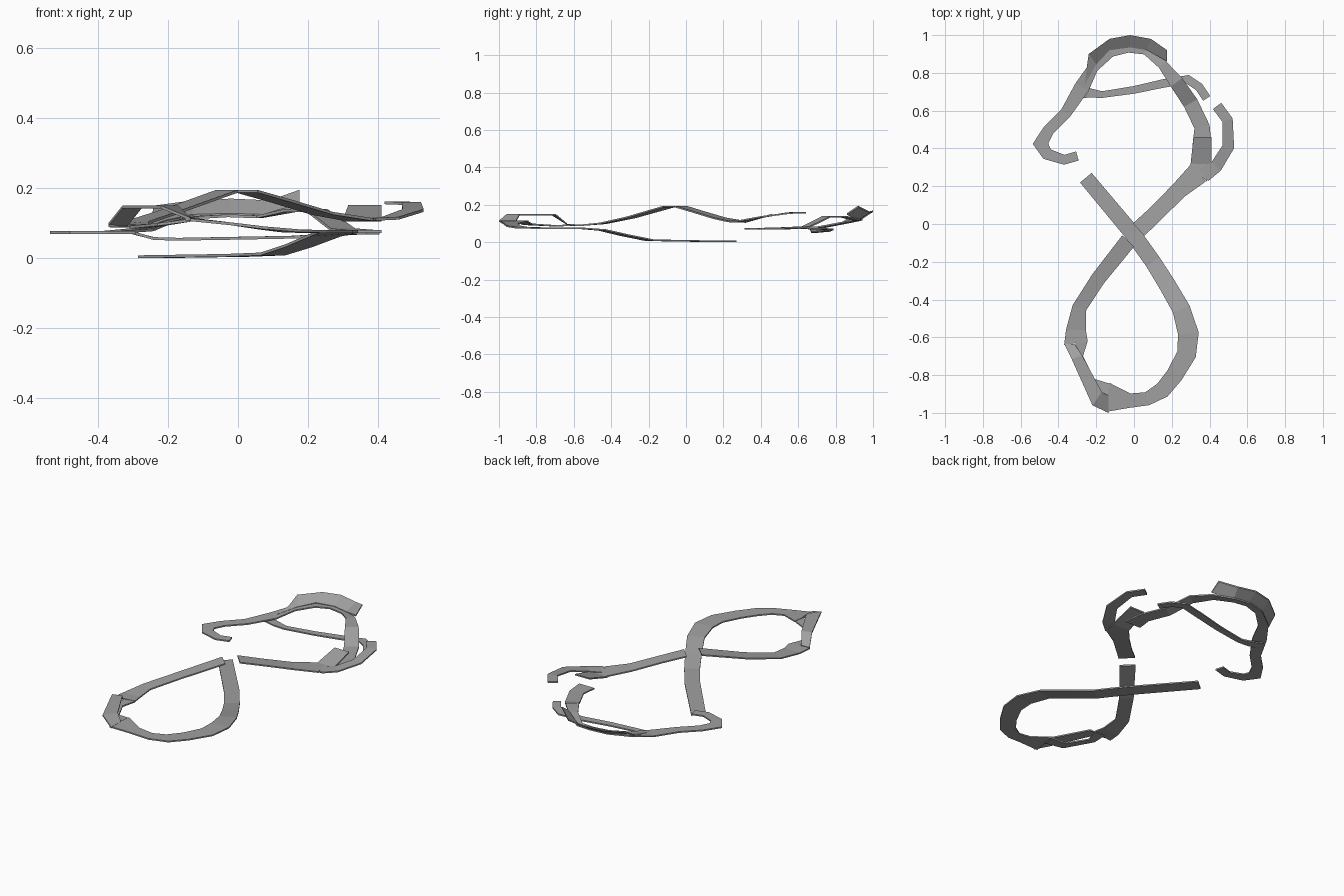
import bpy
from mathutils import Vector

THICK = 0.008
grey = bpy.data.materials.new("dark_grey")
grey.diffuse_color = (0.35, 0.35, 0.35, 1)


def strip(name, left, right):
    """Thin flat-faced ribbon between two edge polylines."""
    verts, faces = [], []
    for l, r in zip(left, right):
        l, r = Vector(l), Vector(r)
        down = Vector((0, 0, THICK))
        verts += [l, r, r - down, l - down]
    n = len(left)
    for i in range(n - 1):
        a, b = 4 * i, 4 * i + 4
        for j in range(4):
            k = (j + 1) % 4
            faces.append((a + j, a + k, b + k, b + j))
    faces += [(3, 2, 1, 0), tuple(range(4 * n - 4, 4 * n))]
    me = bpy.data.meshes.new(name)
    me.from_pydata(verts, [], faces)
    me.materials.append(grey)
    ob = bpy.data.objects.new(name, me)
    bpy.context.collection.objects.link(ob)
    return ob


def road(name, pts):
    """Ribbon along centre points (x, y, top z, width) with mitred corners."""
    left, right = [], []
    c = [Vector(p[:2]) for p in pts]
    for i, p in enumerate(pts):
        d0 = (c[i] - c[i - 1]).normalized() if i else None
        d1 = (c[i + 1] - c[i]).normalized() if i < len(c) - 1 else None
        t = ((d0 or d1) + (d1 or d0)).normalized()
        s = Vector((-t.y, t.x)) * p[3] / 2 / max(0.7, t.dot(d0 or d1))
        left.append((c[i].x + s.x, c[i].y + s.y, p[2]))
        right.append((c[i].x - s.x, c[i].y - s.y, p[2]))
    return strip(name, left, right)


# Lower lap: starts on the ground, passes under the jump, climbs the right side
road("lower_track", [
    (-0.255, 0.245, 0.008, .08), (0.0, -0.06, 0.012, .085), (0.10, -0.20, 0.016, .085),
    (0.175, -0.32, 0.04, .09), (0.25, -0.45, 0.07, .095), (0.288, -0.58, 0.08, .108),
    (0.278, -0.69, 0.08, .10), (0.215, -0.80, 0.08, .09), (0.15, -0.88, 0.082, .085),
    (0.07, -0.925, 0.09, .07), (-0.02, -0.935, 0.102, .075), (-0.14, -0.918, 0.115, .155)])

# Split lane on the lower left: a raised outer lane and a low inner lane
strip("raised_lane",
      [(-0.135, -1.0, 0.115), (-0.22, -0.96, 0.15), (-0.33, -0.715, 0.15), (-0.37, -0.635, 0.10)],
      [(-0.135, -0.91, 0.115), (-0.17, -0.89, 0.15), (-0.275, -0.695, 0.15), (-0.315, -0.635, 0.10)])
strip("low_lane",
      [(-0.13, -0.91, 0.113), (-0.23, -0.87, 0.10), (-0.31, -0.70, 0.092), (-0.31, -0.61, 0.095)],
      [(-0.13, -0.845, 0.113), (-0.21, -0.82, 0.10), (-0.27, -0.70, 0.092), (-0.245, -0.62, 0.095)])

# Take-off side of the central jump
strip("jump_takeoff",
      [(-0.37, -0.64, 0.097), (-0.36, -0.56, 0.095), (-0.325, -0.43, 0.105),
       (-0.22, -0.265, 0.138), (-0.062, -0.06, 0.195)],
      [(-0.245, -0.62, 0.097), (-0.255, -0.56, 0.095), (-0.255, -0.46, 0.105),
       (-0.16, -0.315, 0.138), (0.0, -0.12, 0.195)])

# Landing side of the central jump
road("jump_landing", [
    (0.025, -0.03, 0.195, .09), (0.12, 0.06, 0.168, .085),
    (0.24, 0.18, 0.132, .09), (0.34, 0.27, 0.115, .12)])

# Ramp and side branch on the upper right
strip("upper_ramp",
      [(0.295, 0.31, 0.115), (0.30, 0.32, 0.112), (0.315, 0.46, 0.152)],
      [(0.385, 0.225, 0.115), (0.41, 0.315, 0.112), (0.41, 0.46, 0.152)])
road("side_branch", [
    (0.37, 0.26, 0.115, .08), (0.435, 0.305, 0.118, .065), (0.50, 0.41, 0.14, .06),
    (0.495, 0.55, 0.16, .055), (0.44, 0.625, 0.162, .055)])

# Upper lap: landing under the ramp, over the hump, round the top to the far left
road("upper_track", [
    (0.36, 0.42, 0.08, .10), (0.36, 0.515, 0.08, .08), (0.30, 0.64, 0.085, .08),
    (0.225, 0.75, 0.14, .075), (0.15, 0.845, 0.14, .05), (0.06, 0.915, 0.122, .035),
    (-0.03, 0.925, 0.125, .035), (-0.12, 0.905, 0.12, .04), (-0.215, 0.83, 0.105, .055),
    (-0.275, 0.725, 0.085, .08), (-0.36, 0.59, 0.078, .06), (-0.45, 0.50, 0.077, .06),
    (-0.495, 0.425, 0.077, .07), (-0.46, 0.37, 0.077, .06), (-0.37, 0.34, 0.077, .05),
    (-0.30, 0.36, 0.077, .05)])

# Banked wall round the top bend, growing out of the track on the left
strip("banked_bend",
      [(-0.25, 0.83, 0.105), (-0.24, 0.90, 0.15), (-0.13, 0.98, 0.165), (-0.02, 1.0, 0.17),
       (0.09, 0.98, 0.165), (0.175, 0.92, 0.195)],
      [(-0.26, 0.74, 0.09), (-0.20, 0.845, 0.11), (-0.13, 0.92, 0.125), (-0.02, 0.935, 0.128),
       (0.07, 0.92, 0.125), (0.175, 0.86, 0.155)])

# Shortcut running beneath the hump
road("shortcut", [
    (-0.31, 0.69, 0.079, .06), (-0.24, 0.695, 0.060, .05), (-0.17, 0.685, 0.058, .035),
    (0.0, 0.71, 0.061, .04), (0.16, 0.745, 0.064, .045), (0.285, 0.765, 0.072, .045),
    (0.345, 0.725, 0.076, .045), (0.385, 0.665, 0.076, .045)])
